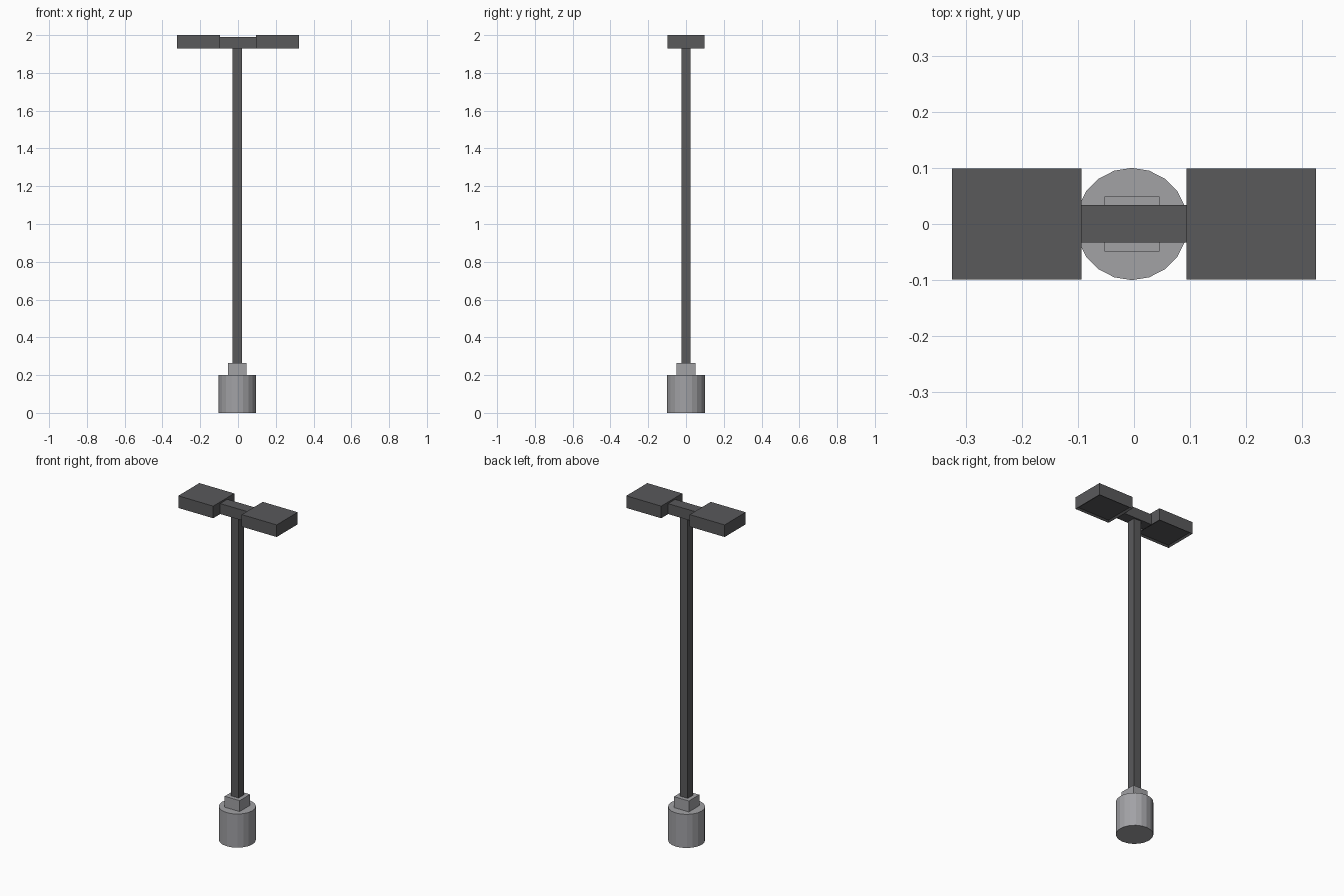
import bpy, bmesh
from mathutils import Matrix, Vector

if "Cube" in bpy.data.objects:
    bpy.data.objects.remove(bpy.data.objects["Cube"])


def material(name, v):
    m = bpy.data.materials.new(name)
    m.diffuse_color = (v, v, v * 1.05, 1)
    m.use_nodes = True
    m.node_tree.nodes["Principled BSDF"].inputs["Base Color"].default_value = m.diffuse_color
    return m


dark = material("dark_metal", 0.1)
pale = material("pale_concrete", 0.36)


def finish(name, bm, mat):
    bmesh.ops.recalc_face_normals(bm, faces=bm.faces)
    me = bpy.data.meshes.new(name)
    bm.to_mesh(me)
    bm.free()
    me.materials.append(mat)
    ob = bpy.data.objects.new(name, me)
    bpy.context.collection.objects.link(ob)
    return ob


def box_mesh(lo, hi):
    lo, hi = Vector(lo), Vector(hi)
    bm = bmesh.new()
    bmesh.ops.create_cube(bm, size=1, matrix=Matrix.Translation((lo + hi) / 2)
                          @ Matrix.Diagonal((*(hi - lo), 1)))
    return bm


OFF = -0.004  # pole and footing sit slightly left of centre

# round footing, 20 sides
bm = bmesh.new()
bmesh.ops.create_cone(bm, cap_ends=True, segments=20, radius1=0.1, radius2=0.1,
                      depth=0.2, matrix=Matrix.Translation((OFF, 0, 0.1)))
finish("footing", bm, pale)

# square socket and pole
finish("pole_socket", box_mesh((OFF - 0.049, -0.049, 0.2), (OFF + 0.049, 0.049, 0.265)), pale)
finish("pole", box_mesh((OFF - 0.025, -0.025, 0.265), (OFF + 0.025, 0.025, 1.928)), dark)

# cross arm joining the lamps
finish("cross_arm", box_mesh((-0.094, -0.033, 1.928), (0.094, 0.034, 1.99)), dark)

# lamp heads with a shallow recessed panel underneath
for side, x0, x1 in (("left", -0.324, -0.094), ("right", 0.094, 0.324)):
    bm = box_mesh((x0, -0.099, 1.928), (x1, 0.099, 2.0))
    bm.normal_update()
    panel = [f for f in bm.faces if f.normal.z < -0.5]
    bmesh.ops.inset_region(bm, faces=panel, thickness=0.015)
    bmesh.ops.translate(bm, verts=panel[0].verts, vec=(0, 0, 0.008))
    finish(side + "_lamp_head", bm, dark)
